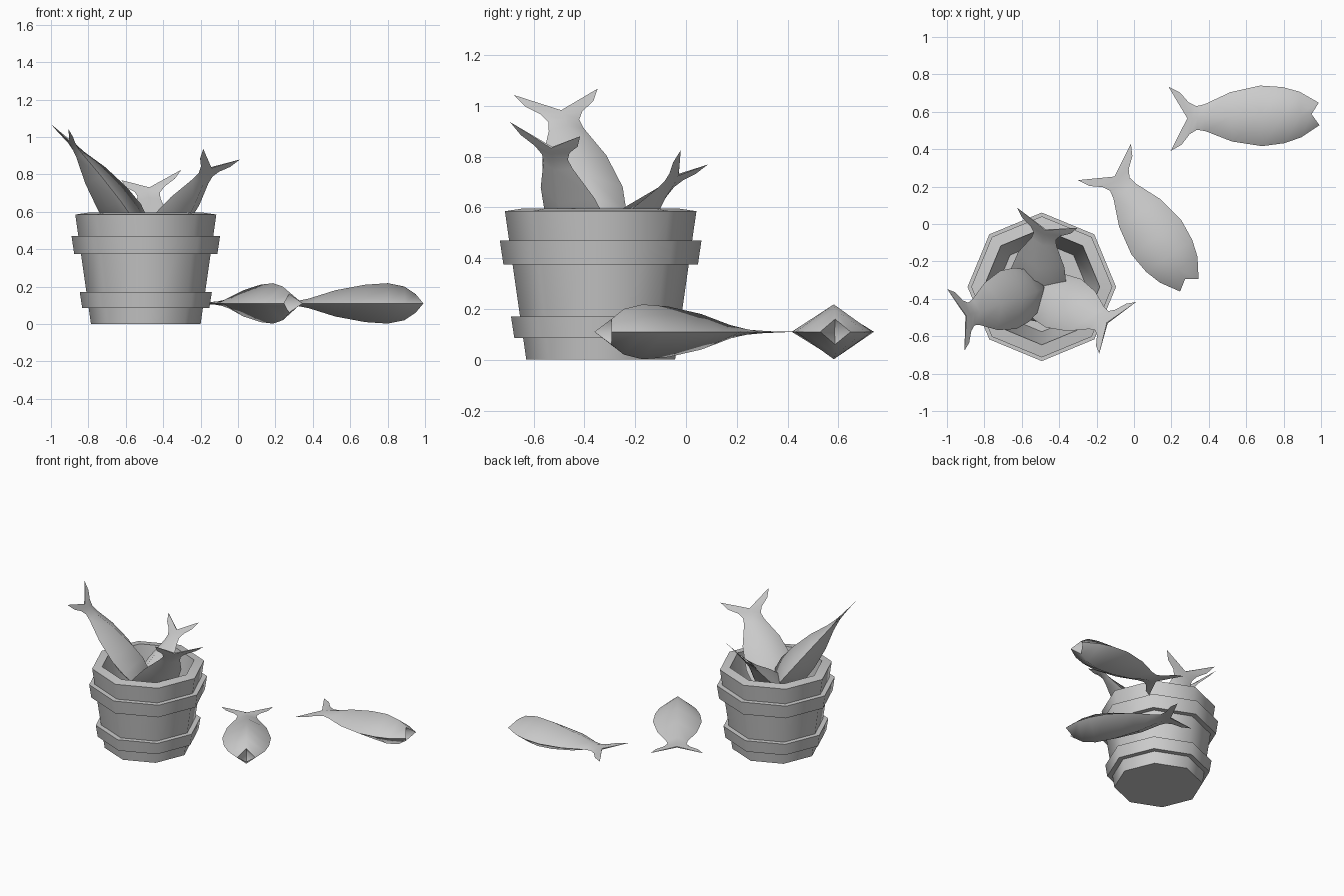
import bpy, bmesh, math
from mathutils import Matrix, Vector

if "Cube" in bpy.data.objects:
    bpy.data.objects.remove(bpy.data.objects["Cube"])

grey = bpy.data.materials.new("plain grey")
grey.use_nodes = True
colour = (0.6, 0.6, 0.6, 1)
grey.diffuse_color = colour
grey.node_tree.nodes["Principled BSDF"].inputs["Base Color"].default_value = colour


def finish(name, bm, angle):
    """Turn the bmesh into a smooth-shaded object with sharp creases."""
    bmesh.ops.recalc_face_normals(bm, faces=bm.faces)
    mesh = bpy.data.meshes.new(name)
    bm.to_mesh(mesh)
    bm.free()
    mesh.materials.append(grey)
    obj = bpy.data.objects.new(name, mesh)
    bpy.context.collection.objects.link(obj)
    bpy.ops.object.select_all(action="DESELECT")
    obj.select_set(True)
    bpy.context.view_layer.objects.active = obj
    bpy.ops.object.shade_smooth_by_angle(angle=math.radians(angle))
    return obj


def bridge(bm, a, b):
    n = len(a)
    for i in range(n):
        bm.faces.new((a[i], a[(i + 1) % n], b[(i + 1) % n], b[i]))


def lathe(name, profile, closed, sides=8):
    """Octagonal turning of (radius, height) points; open profiles get capped."""
    bm = bmesh.new()
    turns = [2 * math.pi * i / sides for i in range(sides)]
    rings = [[bm.verts.new((r * math.cos(t), r * math.sin(t), z)) for t in turns]
             for r, z in profile]
    for a, b in zip(rings, rings[1:]):
        bridge(bm, a, b)
    if closed:
        bridge(bm, rings[-1], rings[0])
    else:
        bm.faces.new(rings[0])
        bm.faces.new(rings[-1])
    obj = finish(name, bm, 50)
    obj.location = (-0.493, -0.336, 0)
    return obj


# Bucket with its two hoops
lathe("bucket", [(0.293, 0), (0.377, 0.585), (0.31, 0.595), (0.24, 0.05)], False)
lathe("upper_hoop", [(0.383, 0.375), (0.397, 0.47), (0.35, 0.47), (0.335, 0.375)], True)
lathe("lower_hoop", [(0.34, 0.085), (0.353, 0.17), (0.305, 0.17), (0.295, 0.085)], True)

# Fish sections from mouth to tail: side x, half width, ridge x, half thickness
SECTIONS = [
    (0.40, 0.06, 0.36, 0.05),
    (0.30, 0.122, 0.30, 0.09),
    (0.21, 0.15, 0.21, 0.108),
    (0.09, 0.162, 0.09, 0.10),
    (-0.07, 0.132, -0.07, 0.07),
    (-0.21, 0.072, -0.21, 0.026),
    (-0.255, 0.063, -0.25, 0.018),
    (-0.295, 0.085, -0.28, 0.012),
    (-0.34, 0.14, -0.295, 0.008),
    (-0.40, 0.172, -0.305, 0.004),
]


def fish(name, tail, head_dir, width_dir):
    """Diamond-section fish; tail is the midpoint between the fin tips."""
    bm = bmesh.new()
    rings = [[bm.verts.new(p) for p in ((sx, w, 0), (rx, 0, h), (sx, -w, 0), (rx, 0, -h))]
             for sx, w, rx, h in SECTIONS]
    for a, b in zip(rings, rings[1:]):
        bridge(bm, a, b)
    # Hollow mouth
    throat = bm.verts.new((0.3, 0, 0))
    for i in range(4):
        bm.faces.new((rings[0][i], rings[0][(i + 1) % 4], throat))
    # Notched trailing edge of the tail
    left, top, right, bottom = rings[-1]
    bm.faces.new((left, top, bottom))
    bm.faces.new((right, bottom, top))
    obj = finish(name, bm, 85)
    x = Vector(head_dir).normalized()
    z = x.cross(Vector(width_dir)).normalized()
    y = z.cross(x)
    turn = Matrix((x, y, z)).transposed().to_4x4()
    obj.matrix_world = Matrix.Translation(Vector(tail) + x * 0.4) @ turn


# Two fish lying on the ground
fish("ground_fish_back", (0.19, 0.562, 0.11), (1, 0.033, 0), (-0.033, 1, 0))
fish("ground_fish_front", (-0.158, 0.332, 0.11), (0.456, -0.662, 0), (0.662, 0.456, 0))

# Three fish standing head down in the bucket
fish("bucket_fish_right", (-0.953, -0.513, 1.055), (0.575, 0.22, -0.787), (-0.095, 0.325, 0.03))
fish("bucket_fish_left", (-0.087, -0.555, 0.908), (-0.592, 0.269, -0.759), (0.193, 0.27, -0.055))
fish("bucket_fish_back", (-0.463, 0.033, 0.797), (-0.098, -0.678, -0.729), (0.315, -0.105, 0.055))
